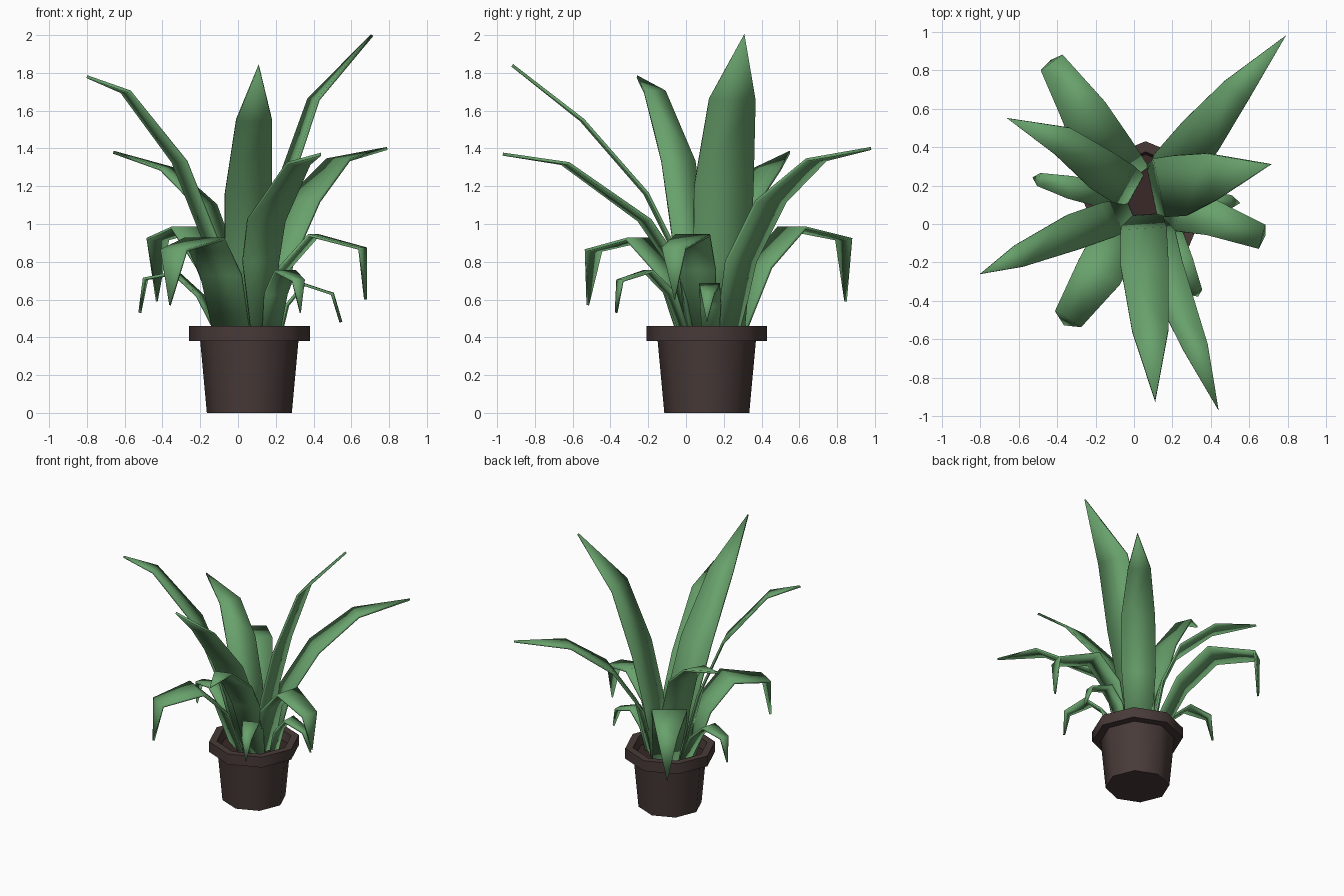
import bpy, bmesh, math
from mathutils import Vector

CX, CY = 0.06, 0.11


def material(name, rgb):
    m = bpy.data.materials.new(name)
    m.diffuse_color = (*rgb, 1)
    return m


LEAF = material("leaf_green", (0.14, 0.36, 0.15))
CLAY = material("pot_brown", (0.065, 0.043, 0.04))
SOIL = material("soil_brown", (0.04, 0.022, 0.02))


def finish(name, bm, mat):
    bmesh.ops.recalc_face_normals(bm, faces=bm.faces)
    me = bpy.data.meshes.new(name)
    bm.to_mesh(me)
    bm.free()
    me.materials.append(mat)
    ob = bpy.data.objects.new(name, me)
    bpy.context.collection.objects.link(ob)
    bpy.ops.object.select_all(action='DESELECT')
    ob.select_set(True)
    bpy.context.view_layer.objects.active = ob
    bpy.ops.object.shade_smooth_by_angle(angle=math.radians(50))
    return ob


def lathe(name, profile, mat, sides=8):
    """Spin a (radius, z) profile; both ends are capped."""
    bm = bmesh.new()
    rings = [[bm.verts.new((CX + r * math.cos(2 * math.pi * i / sides),
                            CY + r * math.sin(2 * math.pi * i / sides), z))
              for i in range(sides)] for r, z in profile]
    for a, b in zip(rings, rings[1:]):
        for i in range(sides):
            j = (i + 1) % sides
            bm.faces.new((a[i], a[j], b[j], b[i]))
    bm.faces.new(rings[0])
    bm.faces.new(rings[-1])
    return finish(name, bm, mat)


def leaf(name, rows, tip):
    """Tapered blade: rows of (x, y, z, half width) ending in a point."""
    bm = bmesh.new()
    d = Vector(tip) - Vector(rows[0][:3])
    side = Vector((-d.y, d.x, 0)).normalized()
    pairs = [[bm.verts.new(Vector(r[:3]) + s * r[3] * side) for s in (-1, 1)]
             for r in rows]
    for (a, b), (c, e) in zip(pairs, pairs[1:]):
        bm.faces.new((a, b, e, c))
    bm.faces.new((*pairs[-1], bm.verts.new(tip)))
    ob = finish(name, bm, LEAF)
    mod = ob.modifiers.new("thickness", 'SOLIDIFY')
    mod.thickness = 0.016
    mod.offset = 0


# Pot with overhanging rim, and soil
lathe("pot", [(0.225, 0), (0.26, 0.38), (0.32, 0.38), (0.32, 0.46),
              (0.265, 0.46), (0.25, 0.38)], CLAY)
lathe("soil", [(0.245, 0.37), (0.252, 0.39)], SOIL)

# Tall upright leaves
leaf("tall_leaf_back_right", [(0.14, 0.22, 0.4, 0.09), (0.2, 0.29, 0.8, 0.12),
     (0.34, 0.45, 1.12, 0.12), (0.53, 0.69, 1.34, 0.08)], (0.79, 0.98, 1.4))
leaf("tall_leaf_right", [(0.1, 0.18, 0.4, 0.13), (0.14, 0.19, 0.8, 0.155),
     (0.24, 0.2, 1.2, 0.16), (0.4, 0.245, 1.66, 0.125)], (0.71, 0.31, 2.0))
leaf("tall_leaf_back_left", [(0.0, 0.18, 0.4, 0.09), (-0.06, 0.21, 0.8, 0.11),
     (-0.17, 0.28, 1.1, 0.11), (-0.37, 0.43, 1.29, 0.08)], (-0.66, 0.55, 1.38))
leaf("tall_leaf_left", [(-0.02, 0.06, 0.4, 0.08), (-0.14, 0.02, 0.9, 0.095),
     (-0.31, -0.04, 1.33, 0.095), (-0.595, -0.165, 1.7, 0.06)], (-0.8, -0.26, 1.78))
leaf("tall_leaf_front", [(0.05, 0.04, 0.4, 0.1), (0.05, -0.03, 0.8, 0.12),
     (0.055, -0.21, 1.16, 0.125), (0.085, -0.55, 1.55, 0.095)], (0.11, -0.92, 1.84))
leaf("tall_leaf_front_right", [(0.13, 0.02, 0.4, 0.06), (0.12, -0.07, 0.8, 0.1),
     (0.15, -0.22, 1.02, 0.105), (0.32, -0.64, 1.32, 0.065)], (0.44, -0.97, 1.37))

# Medium drooping leaves with folded tips
leaf("droop_leaf_back_left", [(0.0, 0.25, 0.4, 0.09), (-0.12, 0.38, 0.77, 0.12),
     (-0.25, 0.56, 0.98, 0.125), (-0.425, 0.835, 0.92, 0.07)], (-0.43, 0.845, 0.59))
leaf("droop_leaf_front_left", [(-0.03, 0.02, 0.4, 0.11), (-0.09, -0.08, 0.73, 0.125),
     (-0.18, -0.25, 0.92, 0.125), (-0.34, -0.49, 0.86, 0.08)], (-0.36, -0.52, 0.57))
leaf("droop_leaf_right", [(0.17, 0.08, 0.4, 0.08), (0.24, 0.06, 0.76, 0.1),
     (0.4, 0.035, 0.94, 0.095), (0.66, -0.065, 0.87, 0.065)], (0.675, -0.06, 0.6))

# Small drooping leaves
leaf("small_leaf_left", [(-0.09, 0.13, 0.4, 0.05), (-0.2, 0.16, 0.62, 0.065),
     (-0.33, 0.19, 0.74, 0.06), (-0.49, 0.23, 0.71, 0.035)], (-0.52, 0.24, 0.53))
leaf("small_leaf_front", [(0.17, 0.0, 0.4, 0.05), (0.2, -0.08, 0.63, 0.065),
     (0.25, -0.2, 0.75, 0.06), (0.32, -0.35, 0.7, 0.035)], (0.33, -0.37, 0.53))
leaf("small_leaf_right", [(0.22, 0.13, 0.4, 0.045), (0.26, 0.13, 0.57, 0.055),
     (0.35, 0.125, 0.68, 0.055), (0.5, 0.115, 0.63, 0.035)], (0.545, 0.11, 0.48))
